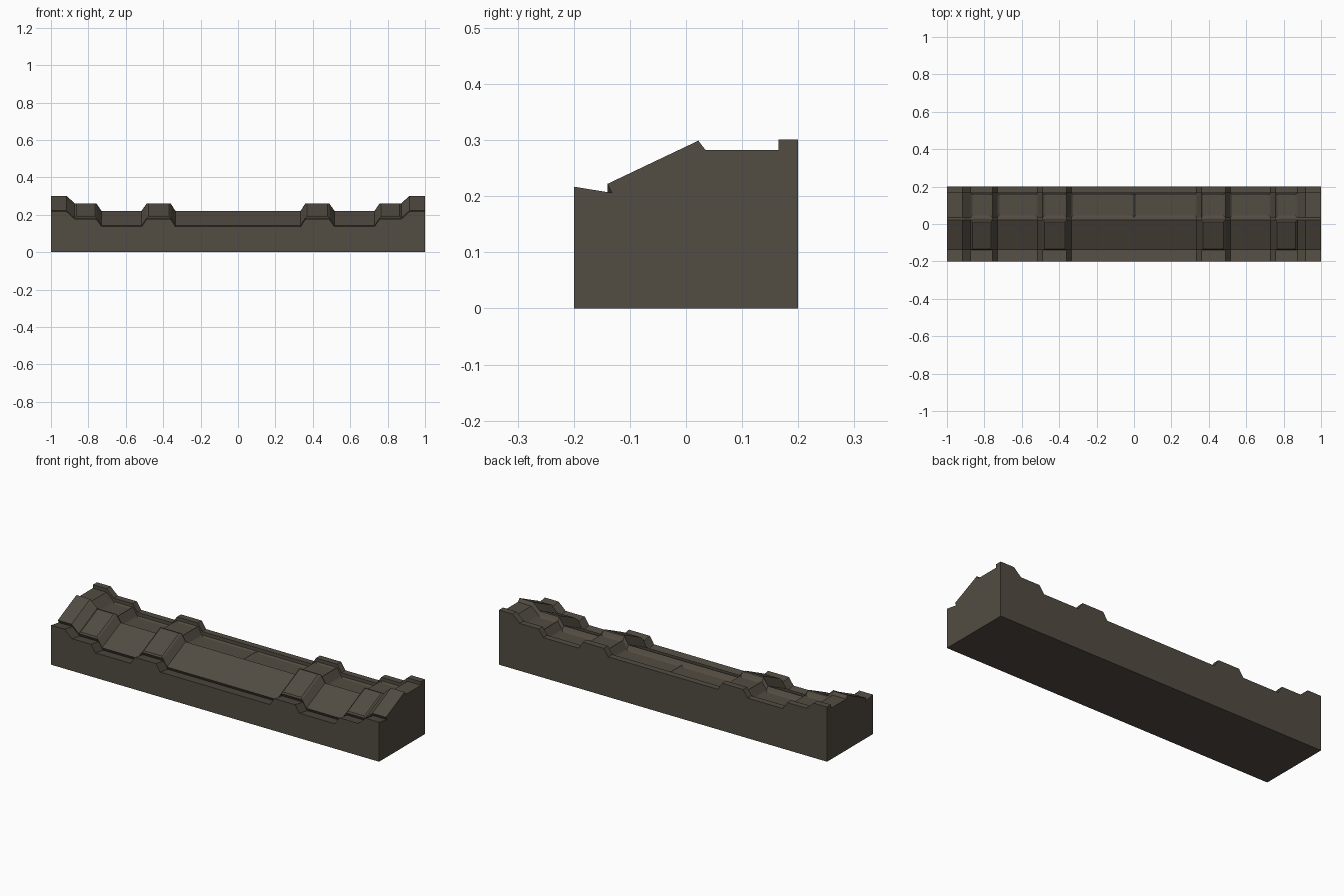
import bpy, bmesh

if "Cube" in bpy.data.objects:
    bpy.data.objects.remove(bpy.data.objects["Cube"])

# Cross-section (y, z) at the full-height ends, from front foot to back foot
PROFILE = [(-0.2, 0), (-0.2, 0.217), (-0.132, 0.206), (-0.14, 0.222), (0.022, 0.299),
           (0.035, 0.282), (0.165, 0.282), (0.165, 0.301), (0.2, 0.301), (0.2, 0)]
SLOPE, CHANNEL = 3, 5

# Half of the length: (x, drop of the top surface), mirrored to the other side
HALF = [(0.335, 0.08), (0.36, 0.04), (0.488, 0.04), (0.515, 0.08), (0.73, 0.08),
        (0.757, 0.04), (0.873, 0.04), (0.917, 0), (1, 0)]
STATIONS = [(-x, d) for x, d in reversed(HALF)] + [(0, 0.08)] + HALF

bm = bmesh.new()
rings = [[bm.verts.new((x, y, z - d if z > 0 else 0)) for y, z in PROFILE]
         for x, d in STATIONS]

# Skin between neighbouring sections, remembering the panel faces
slope_panels, channel_panels = [], []
n = len(PROFILE)
for i in range(len(rings) - 1):
    a, b = rings[i], rings[i + 1]
    d0, d1 = STATIONS[i][1], STATIONS[i + 1][1]
    for j in range(n):
        k = (j + 1) % n
        f = bm.faces.new((a[j], b[j], b[k], a[k]))
        if d0 == d1 and j == SLOPE and d0 == 0.04:
            slope_panels.append(f)
        if d0 == d1 and j == CHANNEL and d0 > 0:
            channel_panels.append(f)
bm.faces.new(rings[0])
bm.faces.new(rings[-1])
bmesh.ops.recalc_face_normals(bm, faces=bm.faces[:])

# Raised plates on the bumps, shallow sunk panels in the rear channel
bmesh.ops.inset_individual(bm, faces=slope_panels, thickness=0.012, depth=0.006)
bmesh.ops.inset_individual(bm, faces=channel_panels, thickness=0.014, depth=-0.006)

mesh = bpy.data.meshes.new("stepped_wall_block")
bm.to_mesh(mesh)
bm.free()
block = bpy.data.objects.new("stepped_wall_block", mesh)
bpy.context.collection.objects.link(block)

mat = bpy.data.materials.new("dark_stone")
mat.diffuse_color = (0.085, 0.072, 0.054, 1)
mat.use_nodes = True
mat.node_tree.nodes["Principled BSDF"].inputs["Base Color"].default_value = mat.diffuse_color
mesh.materials.append(mat)
